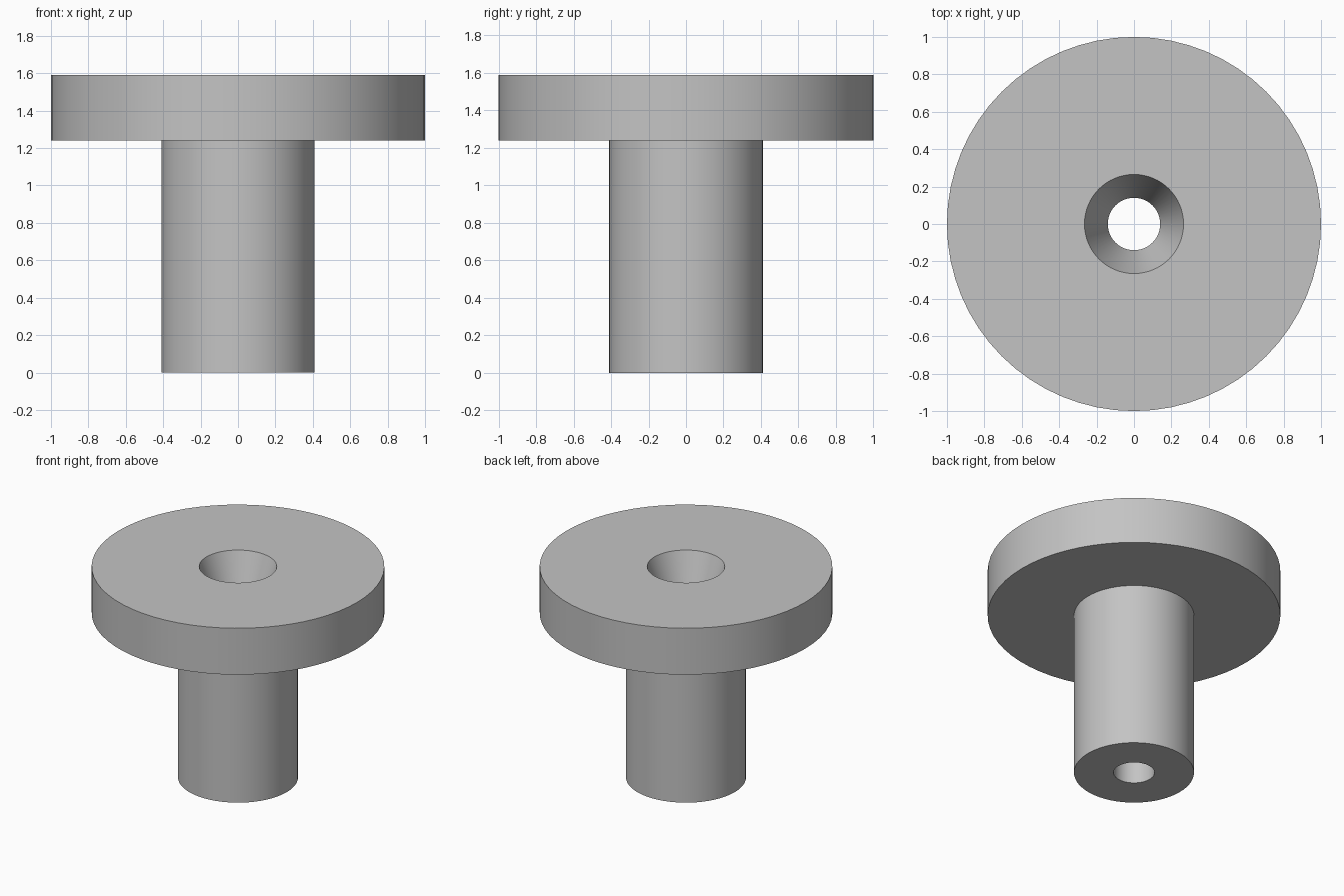
import bpy, bmesh, math
from mathutils import Matrix

cube = bpy.data.objects.get("Cube")
if cube:
    bpy.data.objects.remove(cube, do_unlink=True)

SEGMENTS = 64
HEIGHT, FLANGE_BOTTOM = 1.59, 1.24
FLANGE_R, STEM_R = 1.0, 0.41
BORE_R, FUNNEL_R = 0.14, 0.265

# One plain grey material
grey = bpy.data.materials.new("light_grey")
grey.use_nodes = True
colour = (0.55, 0.55, 0.55, 1)
grey.diffuse_color = colour
grey.node_tree.nodes["Principled BSDF"].inputs["Base Color"].default_value = colour


def lathe(name, profile):
    """Turn a closed (radius, height) profile around the z axis."""
    bm = bmesh.new()
    rings = []
    for radius, z in profile:
        ring = bmesh.ops.create_circle(bm, segments=SEGMENTS, radius=radius,
                                       matrix=Matrix.Translation((0, 0, z)))
        rings.append(ring["verts"])
    for a, b in zip(rings, rings[1:] + rings[:1]):
        for i in range(SEGMENTS):
            j = (i + 1) % SEGMENTS
            bm.faces.new((a[i], a[j], b[j], b[i]))
    bmesh.ops.recalc_face_normals(bm, faces=bm.faces)
    mesh = bpy.data.meshes.new(name)
    bm.to_mesh(mesh)
    bm.free()
    mesh.materials.append(grey)
    obj = bpy.data.objects.new(name, mesh)
    bpy.context.collection.objects.link(obj)
    bpy.ops.object.select_all(action='DESELECT')
    obj.select_set(True)
    bpy.context.view_layer.objects.active = obj
    bpy.ops.object.shade_smooth_by_angle(angle=math.radians(15))
    return obj


# Stem, wide flange, funnel through the flange, straight bore through the stem
lathe("flanged_bushing", [
    (BORE_R, 0), (STEM_R, 0),
    (STEM_R, FLANGE_BOTTOM), (FLANGE_R, FLANGE_BOTTOM),
    (FLANGE_R, HEIGHT), (FUNNEL_R, HEIGHT),
    (BORE_R, FLANGE_BOTTOM),
])
